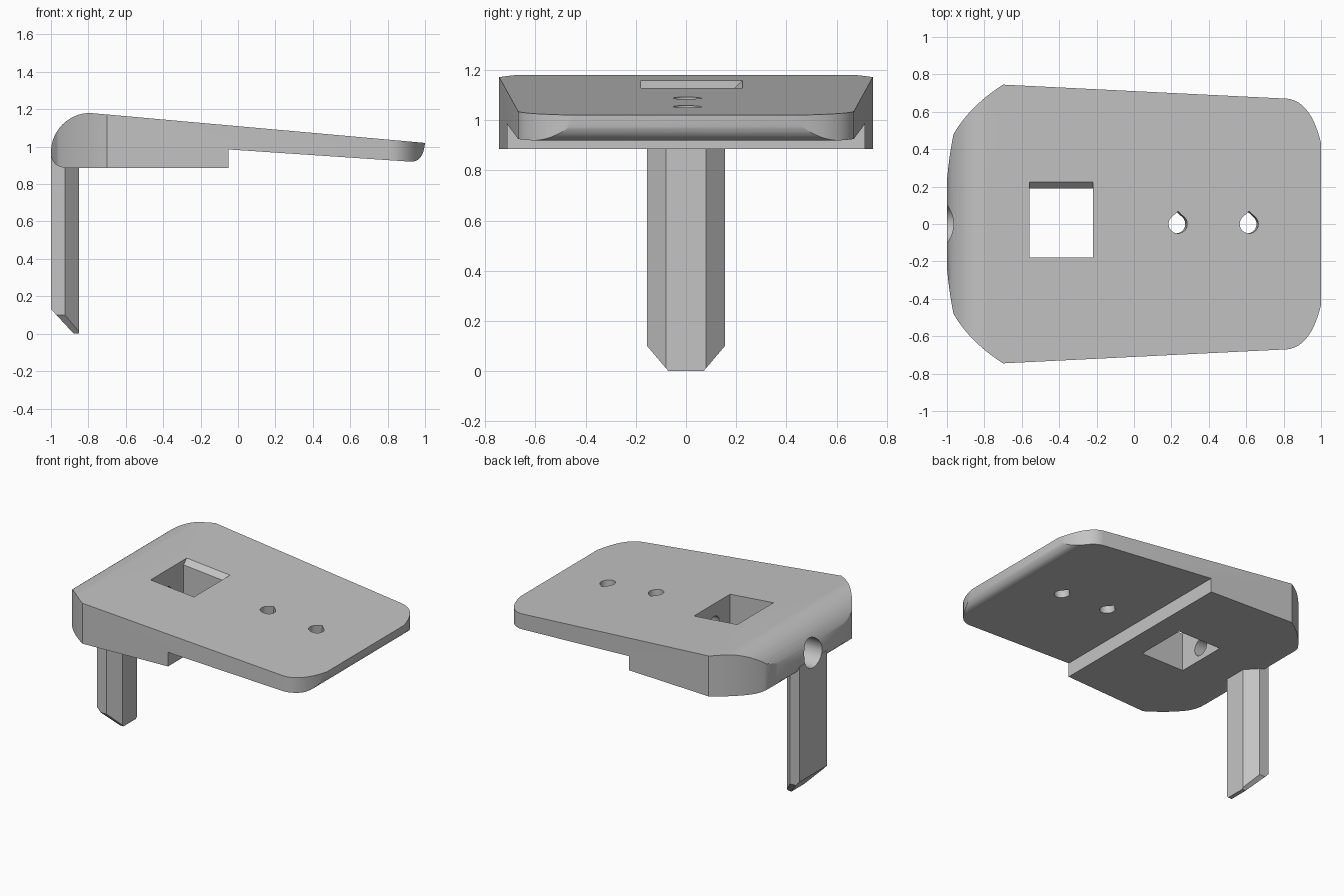
import bpy, bmesh, math
from mathutils import Vector, Matrix

if "Cube" in bpy.data.objects:
    bpy.data.objects.remove(bpy.data.objects["Cube"])

grey = bpy.data.materials.new("plain_grey")
grey.use_nodes = True
shade = (0.55, 0.55, 0.55, 1)
grey.diffuse_color = shade
grey.node_tree.nodes["Principled BSDF"].inputs["Base Color"].default_value = shade

SLOPE = 0.0894  # fall of the top surface along x


def top_z(x):
    return 1.18 - SLOPE * (x + 0.79)


def bezier(p0, c, p1, n=12):
    a, b, d = Vector(p0), Vector(c), Vector(p1)
    return [tuple(a * (1 - t) ** 2 + b * 2 * t * (1 - t) + d * t * t)
            for t in (i / n for i in range(n + 1))]


def prism(name, pts, axis, lo, hi):
    """Extrude a 2D polygon along an axis; pts hold the other two coordinates in order."""
    bm = bmesh.new()
    verts = []
    for p in pts:
        co = list(p)
        co.insert("xyz".index(axis), lo)
        verts.append(bm.verts.new(co))
    face = bm.faces.new(verts)
    new = bmesh.ops.extrude_face_region(bm, geom=[face])["geom"]
    shift = Vector([hi - lo if a == axis else 0 for a in "xyz"])
    bmesh.ops.translate(bm, vec=shift, verts=[v for v in new if isinstance(v, bmesh.types.BMVert)])
    bmesh.ops.recalc_face_normals(bm, faces=bm.faces)
    mesh = bpy.data.meshes.new(name)
    bm.to_mesh(mesh)
    bm.free()
    mesh.materials.append(grey)
    ob = bpy.data.objects.new(name, mesh)
    bpy.context.collection.objects.link(ob)
    return ob


def combine(ob, tool, operation):
    bpy.context.view_layer.update()
    mod = ob.modifiers.new("combine", "BOOLEAN")
    mod.operation, mod.object, mod.solver = operation, tool, "EXACT"
    bpy.context.view_layer.objects.active = ob
    bpy.ops.object.modifier_apply(modifier=mod.name)
    bpy.data.objects.remove(tool)


def circle(u, v, r, n=40):
    return [(u + r * math.cos(2 * math.pi * i / n), v + r * math.sin(2 * math.pi * i / n))
            for i in range(n)]


# Plate: side profile limited by the rounded plan outline
round_end = [(-0.79 - 0.21 * math.sin(a), 0.97 + 0.21 * math.cos(a))
             for a in (math.pi / 2 * i / 20 for i in range(20))]
side = round_end + bezier((-1, 0.97), (-1, 0.885), (-0.9, 0.885))
side += [(-0.05, 0.885), (-0.05, 0.985)]
side += bezier((0.92, 0.92), (0.99, 0.915), (1, 1.02))
plate = prism("plate", side, "y", -0.9, 0.9)

half = bezier((-1.003, 0.2), (-0.99, 0.36), (-0.965, 0.48), 6)
half += bezier((-0.965, 0.48), (-0.88, 0.63), (-0.7, 0.745))
half += bezier((0.82, 0.67), (0.95, 0.655), (1.003, 0.42))
outline = []
for p in half + [(x, -y) for x, y in reversed(half)]:
    if p not in outline:
        outline.append(p)
combine(plate, prism("outline_tool", outline, "z", 0.5, 1.5), "INTERSECT")

# Leg: chamfered bar with a pointed foot
bar = [(-1, -0.155), (-0.925, -0.155), (-0.85, -0.08),
       (-0.85, 0.08), (-0.925, 0.155), (-1, 0.155)]
leg = prism("leg", bar, "z", 0, 0.95)
foot_side = [(-1.1, 0.24), (-0.86, -0.02), (-0.8, -0.02), (-0.8, 1.1), (-1.1, 1.1)]
combine(leg, prism("foot_tool", foot_side, "y", -0.3, 0.3), "INTERSECT")
foot_front = [(-0.2, 0.153), (-0.05, -0.0235), (0.05, -0.0235), (0.2, 0.153), (0.2, 1.1), (-0.2, 1.1)]
combine(leg, prism("foot_tool", foot_front, "x", -1.2, -0.7), "INTERSECT")
combine(plate, leg, "UNION")

# Square pocket with one chamfered edge that follows the sloping top
pocket_shape = [(-0.18, -0.6), (0.19, -0.6), (0.19, -0.035), (0.225, 0), (0.225, 0.1), (-0.18, 0.1)]
pocket = prism("pocket_tool", pocket_shape, "x", -0.56, -0.22)
for v in pocket.data.vertices:
    v.co.z += top_z(v.co.x)
combine(plate, pocket, "DIFFERENCE")

# Screw bore with a wider mouth at the rounded end
combine(plate, prism("bore_tool", circle(0, 0.98, 0.06), "x", -1.2, -0.12), "DIFFERENCE")
combine(plate, prism("mouth_tool", circle(0, 0.986, 0.1), "x", -1.2, -0.8), "DIFFERENCE")

# Two teardrop holes square to the sloping top
arc = [(0.05 * math.cos(a), 0.05 * math.sin(a))
       for a in (math.radians(135 + 270 * i / 30) for i in range(31))]
for x in (0.235, 0.615):
    hole = prism("teardrop_tool", arc + [(0, 0.068)], "z", -0.4, 0.2)
    hole.data.transform(Matrix.Translation((x, 0, top_z(x))) @ Matrix.Rotation(math.atan(SLOPE), 4, "Y"))
    combine(plate, hole, "DIFFERENCE")

plate.name = "plate_with_leg"
bpy.ops.object.select_all(action="DESELECT")
plate.select_set(True)
bpy.context.view_layer.objects.active = plate
bpy.ops.object.shade_smooth_by_angle(angle=math.radians(25))
